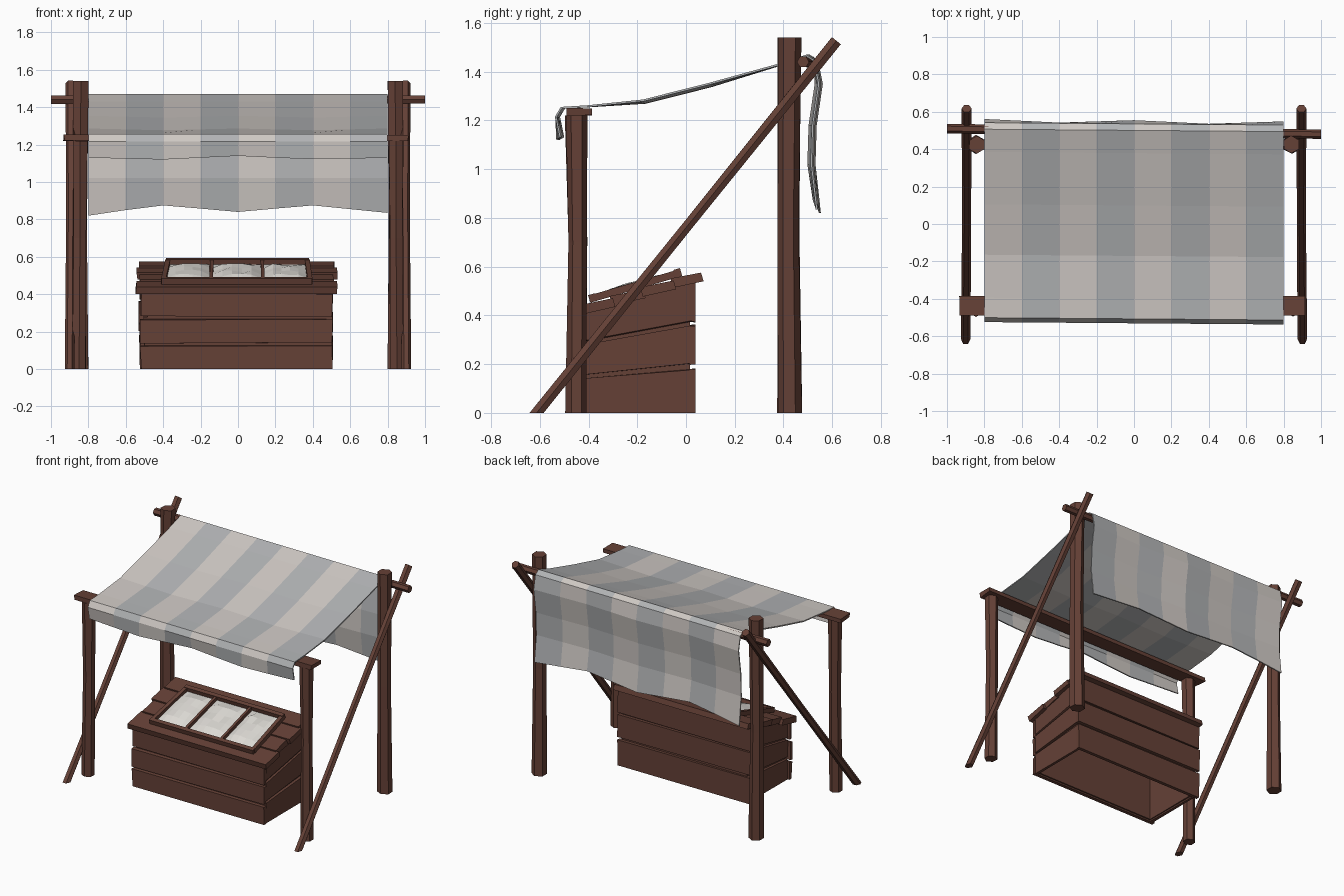
import bpy, bmesh, math, random
from mathutils import Vector, Matrix

if "Cube" in bpy.data.objects:
    bpy.data.objects.remove(bpy.data.objects["Cube"])

random.seed(4)


def material(name, rgb):
    m = bpy.data.materials.new(name)
    m.diffuse_color = (*rgb, 1)
    m.use_nodes = True
    m.node_tree.nodes["Principled BSDF"].inputs["Base Color"].default_value = m.diffuse_color
    return m


WOOD = material("dark_wood", (0.13, 0.052, 0.037))
LIGHT = material("cloth_light", (0.62, 0.58, 0.55))
DARK = material("cloth_grey", (0.44, 0.45, 0.46))
LINEN = material("linen", (0.72, 0.70, 0.66))


def finish(name, bm, *mats):
    bmesh.ops.recalc_face_normals(bm, faces=bm.faces)
    me = bpy.data.meshes.new(name)
    bm.to_mesh(me)
    bm.free()
    for m in mats:
        me.materials.append(m)
    ob = bpy.data.objects.new(name, me)
    bpy.context.collection.objects.link(ob)
    return ob


def pole(name, pts, radii, sides=6, ground=False, wobble=0.0):
    """Rough-hewn pole through several points; optionally cut flat at z = 0."""
    pts = [Vector(p) for p in pts]
    d = (pts[-1] - pts[0]).normalized()
    rot = d.to_track_quat('Z', 'Y')
    bm = bmesh.new()
    rings = []
    for p, r in zip(pts, radii):
        ring = []
        for i in range(sides):
            a = 2 * math.pi * i / sides
            k = r * (1 + random.uniform(-wobble, wobble))
            ring.append(bm.verts.new(p + rot @ Vector((k * math.cos(a), k * math.sin(a), 0))))
        rings.append(ring)
    if ground:
        for v in rings[0]:
            v.co -= d * (v.co.z / d.z)
    for a, b in zip(rings, rings[1:]):
        for i in range(sides):
            j = (i + 1) % sides
            bm.faces.new((a[i], a[j], b[j], b[i]))
    bm.faces.new(rings[0])
    bm.faces.new(rings[-1])
    return finish(name, bm, WOOD)


def prism(name, yz, x0, x1, jitter=0.0, matrix=Matrix()):
    """Plank made by extruding a yz outline along x."""
    bm = bmesh.new()
    j = lambda: random.uniform(-jitter, jitter)
    a, b = [[bm.verts.new((x + j(), y, z + (j() if z > 0.01 else 0))) for y, z in yz] for x in (x0, x1)]
    n = len(yz)
    bm.faces.new(a)
    bm.faces.new(b)
    for i in range(n):
        bm.faces.new((a[i], a[(i + 1) % n], b[(i + 1) % n], b[i]))
    bm.transform(matrix)
    return finish(name, bm, WOOD)


def rect(y0, y1, z0, z1):
    return [(y0, z0), (y1, z0), (y1, z1), (y0, z1)]


# Posts and diagonal braces
for s, side in ((-1, "left"), (1, "right")):
    pole(f"front_post_{side}", [(s * .85, -.45, 0), (s * .845, -.445, .7), (s * .845, -.45, 1.22)],
         (.043, .038, .045), wobble=.06)
    pole(f"rear_post_{side}", [(s * .845, .425, 0), (s * .845, .42, .75), (s * .84, .425, 1.54)],
         (.05, .043, .047), wobble=.06)
    pole(f"brace_{side}", [(s * .9, -.613, 0), (s * .895, .02, .785), (s * .895, .617, 1.527)],
         (.026, .024, .027), ground=True)

# Rear cross pole and front beam
pole("rear_cross_pole", [(-1, .51, 1.44), (0, .495, 1.442), (1, .48, 1.44)], (.026, .023, .025))
prism("front_beam", rect(-.49, -.385, 1.222, 1.25), -.93, .91, .005)

# Striped canopy: a draped profile swept across eight coloured strips
profile = [(-.518, 1.13), (-.527, 1.215), (-.505, 1.252), (-.4, 1.258), (-.17, 1.277), (.1, 1.345),
           (.38, 1.427), (.5, 1.466), (.532, 1.445), (.543, 1.35), (.518, 1.18), (.513, 1.02), (.535, .85)]
back_hem = [-.03, 0, .025, .008, -.01, .008, .025, .005, -.015]
front_hem = [0, -.005, -.01, 0, .01, 0, -.008, -.005, 0]
bm = bmesh.new()
cols = []
for i in range(9):
    x = -.8 + .2 * i
    wave = .008 * math.cos(math.pi * i / 2)
    col = []
    for k, (y, z) in enumerate(profile):
        if k == 0:
            y, z = y + wave, z + front_hem[i]
        elif k in (4, 5):
            z += wave * .6
        elif k == 12:
            y, z = y + wave, z + back_hem[i]
        elif k in (9, 10, 11):
            y += wave
        y -= .008 * x
        col.append(bm.verts.new((x, y, z)))
    cols.append(col)
for i in range(8):
    for k in range(len(profile) - 1):
        f = bm.faces.new((cols[i][k], cols[i + 1][k], cols[i + 1][k + 1], cols[i][k + 1]))
        f.material_index = i % 2
canopy = finish("canopy", bm, LIGHT, DARK)
mod = canopy.modifiers.new("thickness", 'SOLIDIFY')
mod.thickness = .008
mod.offset = 0

# Crate: inner shell, open underneath
inner = [(-.405, .01), (.015, .01), (.015, .53), (-.405, .40)]
shell_w = .012
for s, side in ((-1, "left"), (1, "right")):
    prism(f"crate_lining_{side}", inner, s * .485, s * (.485 - shell_w))
prism("crate_lining_front", rect(-.41, -.398, .01, .40), -.485, .485)
prism("crate_lining_back", rect(.005, .017, .01, .53), -.485, .485)

# Crate planks: (front z range), (back z range)
rows = [((0, .125), (0, .18)), ((.14, .265), (.2, .36)), ((.28, .40), (.375, .545))]
ends = [(-.52, .505), (-.525, .505), (-.52, .505)]
for n, ((f0, f1), (b0, b1)) in enumerate(rows, 1):
    x0, x1 = ends[n - 1]
    prism(f"crate_front_plank_{n}", rect(-.432, -.408, f0, f1), x0, x1, .004)
    prism(f"crate_back_plank_{n}", rect(.015, .039, b0, b1), x0 - .005, x1, .004)
    side = [(-.41, f0 + (n > 1) * .015), (.017, b0), (.017, b1 - .003), (-.41, f1 + .015)]
    for s, label in ((-1, "left"), (1, "right")):
        prism(f"crate_{label}_plank_{n}", side, s * .482, s * .503, .003)

# Sloping lid: overlapping boards in a tilted frame
TILT = Matrix.Translation((0, 0, .566)) @ Matrix.Rotation(math.atan(.29), 4, 'X')
boards = [(-.065, .062, -.53, .515), (-.195, -.055, -.54, .53), (-.325, -.185, -.525, .51), (-.47, -.315, -.545, .53)]
for n, (s0, s1, x0, x1) in enumerate(boards, 1):
    prism(f"lid_board_{n}", [(s0, -.036), (s1, -.045), (s1, -.008), (s0, .004)], x0, x1, .004, TILT)


def bar(name, a, b, w, h):
    """Square bar lying on the lid between two lid-plane points."""
    a, b = Vector((*a, 0)), Vector((*b, 0))
    n = Vector((0, 0, 1)).cross((b - a).normalized()) * w / 2
    bm = bmesh.new()
    lo = [bm.verts.new(p) for p in (a - n, b - n, b + n, a + n)]
    hi = [bm.verts.new(v.co + Vector((0, 0, h))) for v in lo]
    bm.faces.new(lo)
    bm.faces.new(hi)
    for i in range(4):
        bm.faces.new((lo[i], lo[(i + 1) % 4], hi[(i + 1) % 4], hi[i]))
    bm.transform(TILT)
    finish(name, bm, WOOD)


# Display tray frame and dividers
bar("tray_front_rail", (-.41, -.395), (.395, -.395), .028, .032)
bar("tray_back_rail", (-.385, -.03), (.38, -.03), .028, .034)
bar("tray_left_rail", (-.398, -.395), (-.375, -.03), .026, .03)
bar("tray_right_rail", (.385, -.395), (.37, -.03), .026, .03)
bar("tray_divider_left", (-.143, -.39), (-.14, -.04), .018, .03)
bar("tray_divider_right", (.133, -.39), (.13, -.04), .018, .03)

# Crumpled linen bundles in the tray
for n, (x0, x1) in enumerate(((-.38, -.152), (-.135, .125), (.14, .37)), 1):
    bm = bmesh.new()
    bmesh.ops.create_grid(bm, x_segments=5, y_segments=5, size=1)
    for v in bm.verts:
        u, w = v.co.x, v.co.y
        puff = (1 - u ** 4) * (1 - w ** 4)
        v.co = ((x0 + x1) / 2 + u * (x1 - x0) / 2, -.213 + w * .168,
                .006 + puff * (.022 + random.uniform(-.006, .009)))
    bm.transform(TILT)
    finish(f"linen_bundle_{n}", bm, LINEN)
